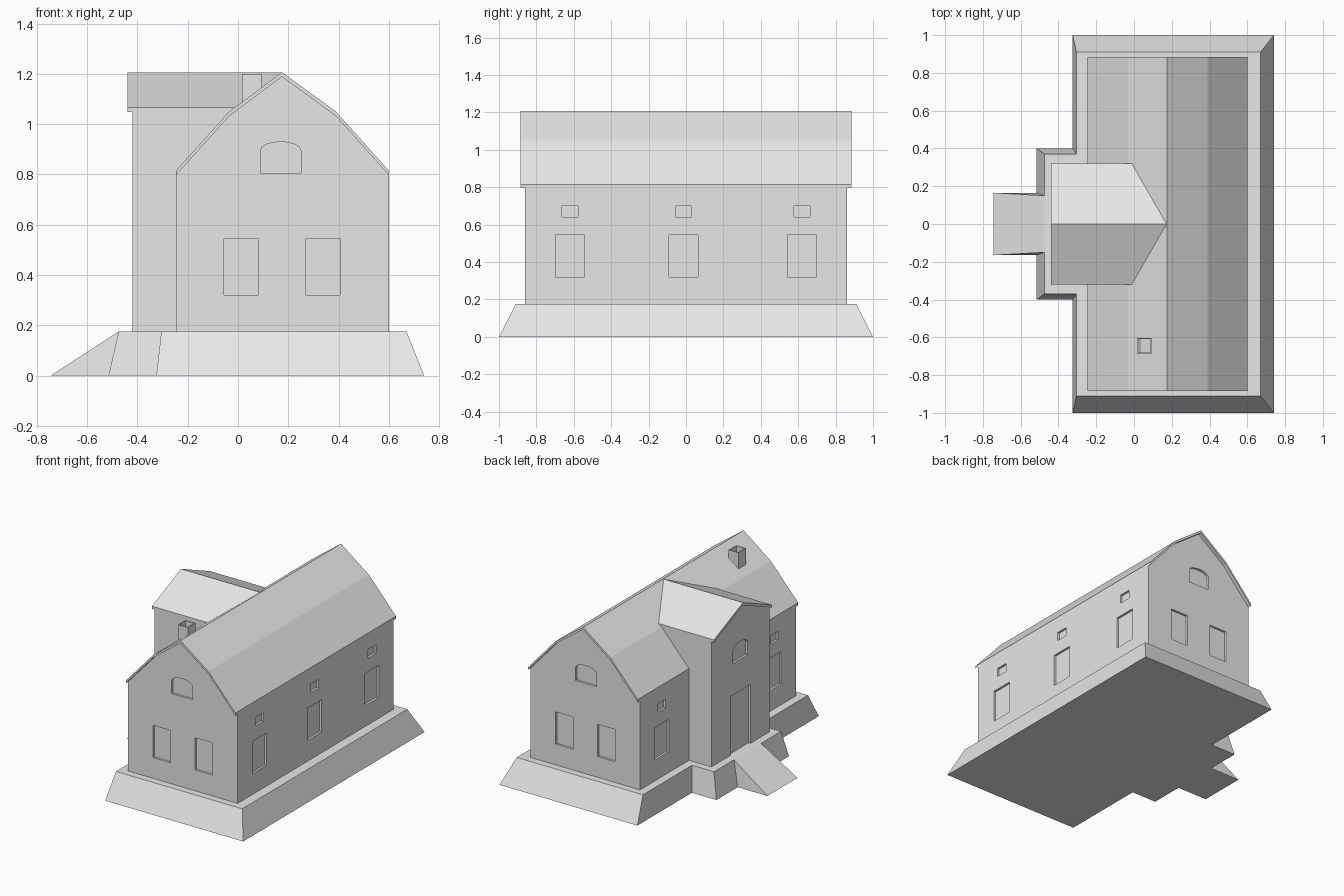
import bpy
import bmesh
import math

cube = bpy.data.objects.get("Cube")
if cube:
    bpy.data.objects.remove(cube, do_unlink=True)

grey = bpy.data.materials.new("plain grey")
grey.use_nodes = True
grey.diffuse_color = (0.8, 0.8, 0.8, 1)
grey.node_tree.nodes["Principled BSDF"].inputs["Base Color"].default_value = (0.8, 0.8, 0.8, 1)


def make_object(name, bm):
    bmesh.ops.recalc_face_normals(bm, faces=bm.faces)
    mesh = bpy.data.meshes.new(name)
    bm.to_mesh(mesh)
    bm.free()
    mesh.materials.append(grey)
    obj = bpy.data.objects.new(name, mesh)
    bpy.context.collection.objects.link(obj)
    return obj


def loft(bm, loop_a, loop_b):
    """Closed solid between two matching loops of points."""
    a = [bm.verts.new(p) for p in loop_a]
    b = [bm.verts.new(p) for p in loop_b]
    bm.faces.new(a)
    bm.faces.new(b)
    for i in range(len(a)):
        j = (i + 1) % len(a)
        bm.faces.new((a[i], a[j], b[j], b[i]))


def prism(bm, profile, axis, start, end):
    """Extrude a (horizontal, height) profile along x or y."""
    def place(t):
        return [(t, u, z) if axis == "x" else (u, t, z) for u, z in profile]
    loft(bm, place(start), place(end))


def carve(obj, openings):
    """Cut shallow recesses, each given as (profile, axis, start, end)."""
    bm = bmesh.new()
    for opening in openings:
        prism(bm, *opening)
    cutter = make_object("recess_cutter", bm)
    cutter.hide_render = True
    mod = obj.modifiers.new("recesses", "BOOLEAN")
    mod.object = cutter
    mod.operation = "DIFFERENCE"
    mod.solver = "EXACT"
    graph = bpy.context.evaluated_depsgraph_get()
    carved = bpy.data.meshes.new_from_object(obj.evaluated_get(graph))
    obj.modifiers.clear()
    obj.data = carved
    bpy.data.objects.remove(cutter, do_unlink=True)


def rect(centre, width, low, high):
    l, r = centre - width / 2, centre + width / 2
    return [(l, low), (r, low), (r, high), (l, high)]


def arch(centre):
    top = [(centre + 0.08 * math.cos(math.pi * k / 8),
            0.895 + 0.035 * math.sin(math.pi * k / 8)) for k in range(9)]
    return [(centre - 0.08, 0.805), (centre + 0.08, 0.805)] + top


def lower(points, amount):
    return [(u, z - amount) for u, z in points]


FLOOR, DEPTH, ROOF = 0.175, 0.015, 0.018
RIDGE_X, LEFT, RIGHT, END = 0.175, -0.247, 0.6, 0.86


# Sloping plinth following the T-shaped plan
def plinth_loop(right, left, end, wing_x, wing_y, z):
    half = [(right, end), (left, end), (left, wing_y), (wing_x, wing_y)]
    return [(x, y, z) for x, y in half] + [(x, -y, z) for x, y in reversed(half)]


bm = bmesh.new()
loft(bm, plinth_loop(0.74, -0.325, 1.0, -0.515, 0.4, 0),
     plinth_loop(0.67, -0.305, 0.91, -0.475, 0.37, FLOOR))
make_object("plinth", bm)

# Entrance ramp
bm = bmesh.new()
loft(bm, [(-0.745, 0.165, 0), (-0.475, 0.15, FLOOR), (-0.475, 0.165, 0)],
     [(-0.745, -0.165, 0), (-0.475, -0.15, FLOOR), (-0.475, -0.165, 0)])
make_object("entrance_ramp", bm)

# Main walls and double-pitched roof
roof_line = [(LEFT, 0.815), (-0.035, 1.05), (RIDGE_X, 1.207), (0.39, 1.05), (RIGHT, 0.815)]
under_line = lower(roof_line, ROOF)
bm = bmesh.new()
prism(bm, [(RIGHT, FLOOR), (LEFT, FLOOR)] + under_line, "y", -END, END)
main_walls = make_object("main_walls", bm)

bm = bmesh.new()
prism(bm, roof_line + under_line[::-1], "y", -0.885, 0.885)
make_object("main_roof", bm)

# Recessed windows on all four main walls
openings = []
for side in (-1, 1):
    ends = ("y", side * (END - DEPTH), side * (END + 0.1))
    for x in (0.0125, 0.3375):
        openings.append((rect(x, 0.135, 0.32, 0.545), *ends))
    openings.append((arch(0.17), *ends))
    wall = RIGHT if side > 0 else LEFT
    sides = ("x", wall - side * DEPTH, wall + side * 0.1)
    for y in (-0.62, -0.0125, 0.62):
        if side < 0 and abs(y) < 0.3:
            continue  # covered by the entrance wing
        openings.append((rect(y, 0.155, 0.32, 0.545), *sides))
        openings.append((rect(y, 0.085, 0.64, 0.7), *sides))
carve(main_walls, openings)

# Entrance wing with its own gable roof, doorway and arched window
wing_line = [(-0.32, 1.067), (0, 1.205), (0.32, 1.067)]
wing_under = lower(wing_line, ROOF)
bm = bmesh.new()
prism(bm, [(0.32, FLOOR), (-0.32, FLOOR)] + wing_under, "x", -0.42, 0.15)
wing_walls = make_object("wing_walls", bm)
carve(wing_walls, [(rect(0, 0.22, FLOOR - 0.02, 0.585), "x", -0.5, -0.42 + DEPTH),
                   (arch(0), "x", -0.5, -0.42 + DEPTH)])

bm = bmesh.new()
prism(bm, wing_line + wing_under[::-1], "x", -0.44, RIDGE_X)
make_object("wing_roof", bm)

# Hollow chimney
bm = bmesh.new()
prism(bm, rect(0.055, 0.078, 1.03, 1.2), "y", -0.687, -0.603)
bm.normal_update()
bmesh.ops.recalc_face_normals(bm, faces=bm.faces)
top = max(bm.faces, key=lambda f: f.calc_center_median().z)
bmesh.ops.inset_region(bm, faces=[top], thickness=0.01)
flue = bmesh.ops.extrude_discrete_faces(bm, faces=[top])["faces"][0]
bmesh.ops.translate(bm, verts=flue.verts, vec=(0, 0, -0.1))
make_object("chimney", bm)
